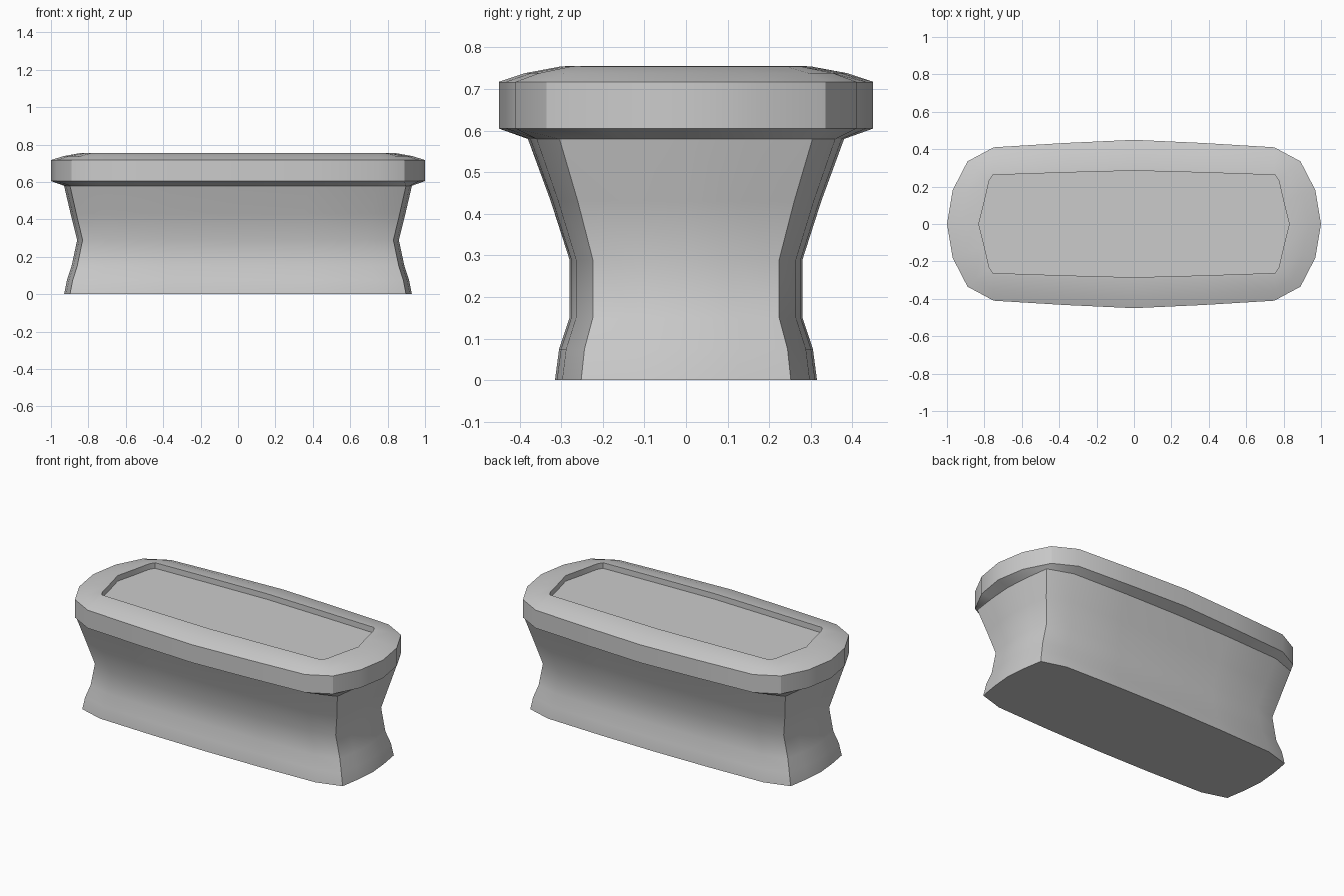
import bpy, bmesh, math

if "Cube" in bpy.data.objects:
    bpy.data.objects.remove(bpy.data.objects["Cube"])

# Quarter outlines, from the middle of the long side to the middle of the end
BODY = [(0, 1), (.4, .985), (.8, .945), (.966, .80), (.988, .40), (1, 0)]
RIM = [(0, .45), (.37, .433), (.75, .41), (.89, .335), (.97, .18), (1, 0)]
PANEL = [(0, .285), (.37, .275), (.755, .262), (.775, .23), (.80, .12), (.83, 0)]


def scaled(pts, sx, sy):
    return [(x * sx, y * sy) for x, y in pts]


def blend(a, b, t):
    return [(p[0] + (q[0] - p[0]) * t, p[1] + (q[1] - p[1]) * t) for p, q in zip(a, b)]


def full(q):
    """Mirror a quarter outline into a closed clockwise loop."""
    right = q + [(x, -y) for x, y in q[-2::-1]]
    return right + [(-x, y) for x, y in right[-2:0:-1]]


def loft(name, levels):
    bm = bmesh.new()
    rings = [[bm.verts.new((x, y, z)) for x, y in full(q)] for z, q in levels]
    n = len(rings[0])
    for a, b in zip(rings, rings[1:]):
        for i in range(n):
            j = (i + 1) % n
            bm.faces.new((a[i], a[j], b[j], b[i]))
    bm.faces.new(rings[0])
    bm.faces.new(rings[-1])
    bmesh.ops.recalc_face_normals(bm, faces=bm.faces)
    me = bpy.data.meshes.new(name)
    bm.to_mesh(me)
    bm.free()
    ob = bpy.data.objects.new(name, me)
    bpy.context.collection.objects.link(ob)
    bpy.ops.object.select_all(action='DESELECT')
    ob.select_set(True)
    bpy.context.view_layer.objects.active = ob
    bpy.ops.object.shade_smooth_by_angle(angle=math.radians(32))
    return ob


# Waisted pedestal: height, half length, half width
pedestal = [(0, .93, .315), (.075, .915, .305), (.15, .89, .28),
            (.29, .86, .28), (.43, .895, .325), (.58, .93, .38)]
levels = [(z, scaled(BODY, sx, sy)) for z, sx, sy in pedestal]

# Overhanging rim, rounded shoulder and recessed top panel
levels += [(.605, RIM), (.717, RIM),
           (.738, blend(RIM, PANEL, .38)),
           (.754, blend(RIM, PANEL, .9)),
           (.755, PANEL), (.72, PANEL)]
loft("bench_block", levels)
